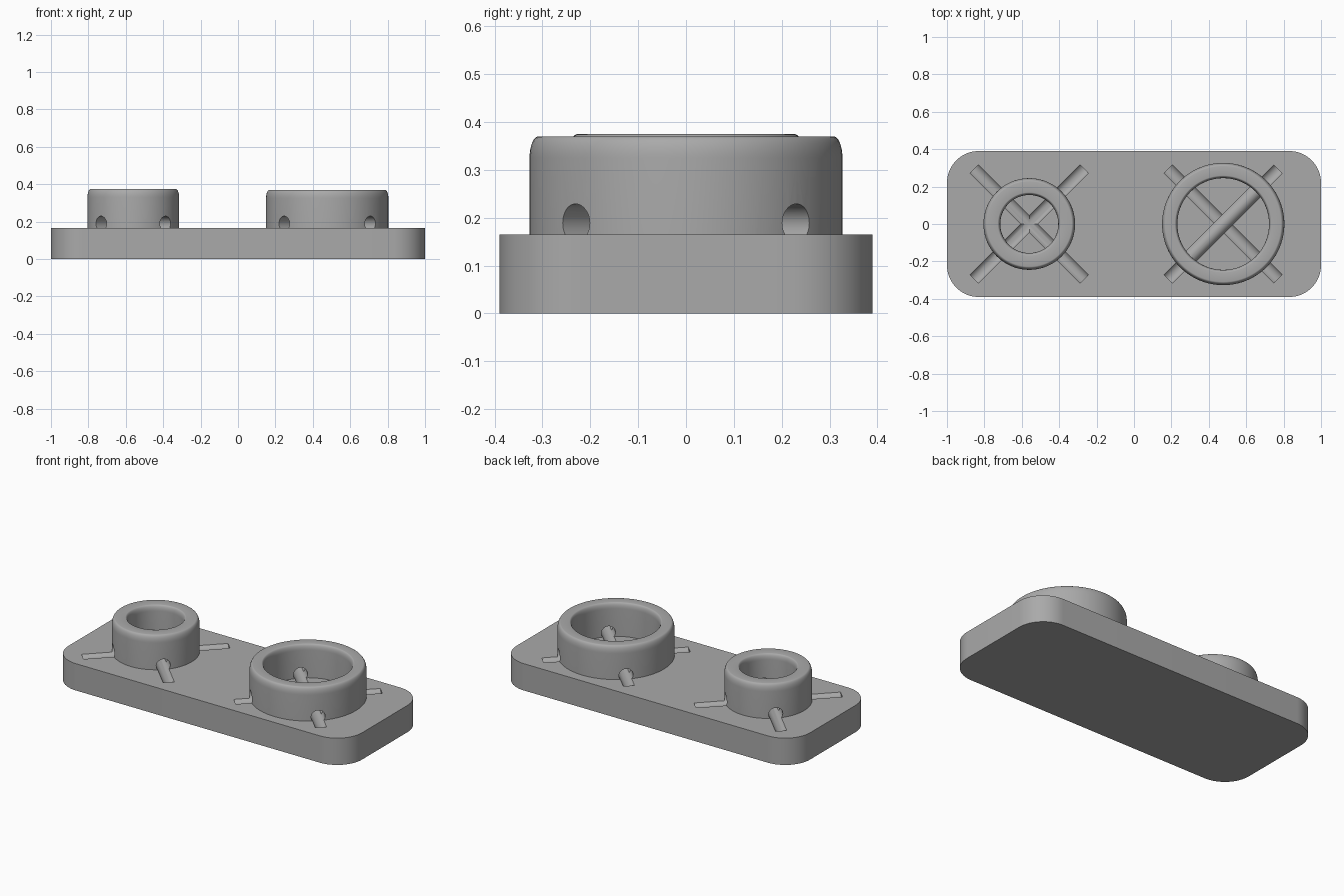
import bpy
import bmesh
from math import pi, sin, cos, radians

if "Cube" in bpy.data.objects:
    bpy.data.objects.remove(bpy.data.objects["Cube"])

PLATE_TOP = 0.165

grey = bpy.data.materials.new("plain_grey")
grey.use_nodes = True
grey.diffuse_color = (0.4, 0.4, 0.4, 1)
grey.node_tree.nodes["Principled BSDF"].inputs["Base Color"].default_value = (0.4, 0.4, 0.4, 1)


def add_object(name, bm):
    bmesh.ops.recalc_face_normals(bm, faces=bm.faces)
    mesh = bpy.data.meshes.new(name)
    bm.to_mesh(mesh)
    bm.free()
    mesh.materials.append(grey)
    obj = bpy.data.objects.new(name, mesh)
    bpy.context.collection.objects.link(obj)
    return obj


def arc(cx, cy, rx, ry, start, end, steps):
    angles = [radians(start + (end - start) * i / steps) for i in range(steps + 1)]
    return [(cx + rx * cos(a), cy + ry * sin(a)) for a in angles]


# Rounded rectangular base
def make_plate(half_x, half_y, radius):
    bm = bmesh.new()
    outline = []
    for i, (sx, sy) in enumerate([(1, 1), (-1, 1), (-1, -1), (1, -1)]):
        outline += arc(sx * (half_x - radius), sy * (half_y - radius),
                       radius, radius, 90 * i, 90 * i + 90, 16)
    face = bm.faces.new([bm.verts.new((x, y, 0)) for x, y in outline])
    top = bmesh.ops.extrude_face_region(bm, geom=[face])
    verts = [v for v in top["geom"] if isinstance(v, bmesh.types.BMVert)]
    bmesh.ops.translate(bm, verts=verts, vec=(0, 0, PLATE_TOP))
    return add_object("base_plate", bm)


# Ring with softened top rims, its foot sunk into the plate
def make_ring(name, x, outer, inner, top, segments=96):
    foot = PLATE_TOP - 0.05
    profile = [(inner, foot), (outer, foot)]
    profile += arc(outer - 0.018, top - 0.045, 0.018, 0.045, 0, 90, 8)
    profile += arc(inner + 0.014, top - 0.035, 0.014, 0.035, 90, 180, 8)
    bm = bmesh.new()
    loops = []
    for i in range(segments):
        a = 2 * pi * i / segments
        loops.append([bm.verts.new((x + r * cos(a), r * sin(a), z)) for r, z in profile])
    n = len(profile)
    for i in range(segments):
        a, b = loops[i], loops[(i + 1) % segments]
        for j in range(n):
            k = (j + 1) % n
            bm.faces.new((a[j], b[j], b[k], a[k]))
    return add_object(name, bm)


# Round bar that carves a diagonal channel
def make_cutter(name, x, angle):
    bpy.ops.mesh.primitive_cylinder_add(
        vertices=40, radius=0.04, depth=0.83,
        location=(x, 0, 0.189), rotation=(pi / 2, 0, angle))
    cutter = bpy.context.object
    cutter.name = name
    cutter.data.materials.append(grey)
    cutter.hide_render = True
    return cutter


def boolean(target, tool, operation):
    mod = target.modifiers.new(operation.lower(), "BOOLEAN")
    mod.operation = operation
    mod.solver = "EXACT"
    mod.object = tool
    bpy.context.view_layer.objects.active = target
    bpy.ops.object.modifier_apply(modifier=mod.name)
    bpy.data.objects.remove(tool)


plate = make_plate(1.0, 0.39, 0.17)
rings = [("small_ring", -0.56, 0.245, 0.155, 0.375),
         ("large_ring", 0.477, 0.327, 0.245, 0.37)]

for ring in rings:
    boolean(plate, make_ring(*ring), "UNION")

# Crossed channels under each ring
for name, x, *_ in rings:
    for angle in (pi / 4, -pi / 4):
        boolean(plate, make_cutter(name + "_channel_cutter", x, angle), "DIFFERENCE")

plate.name = "base_with_rings"
bpy.ops.object.select_all(action="DESELECT")
plate.select_set(True)
bpy.context.view_layer.objects.active = plate
bpy.ops.object.shade_smooth_by_angle(angle=radians(30))
